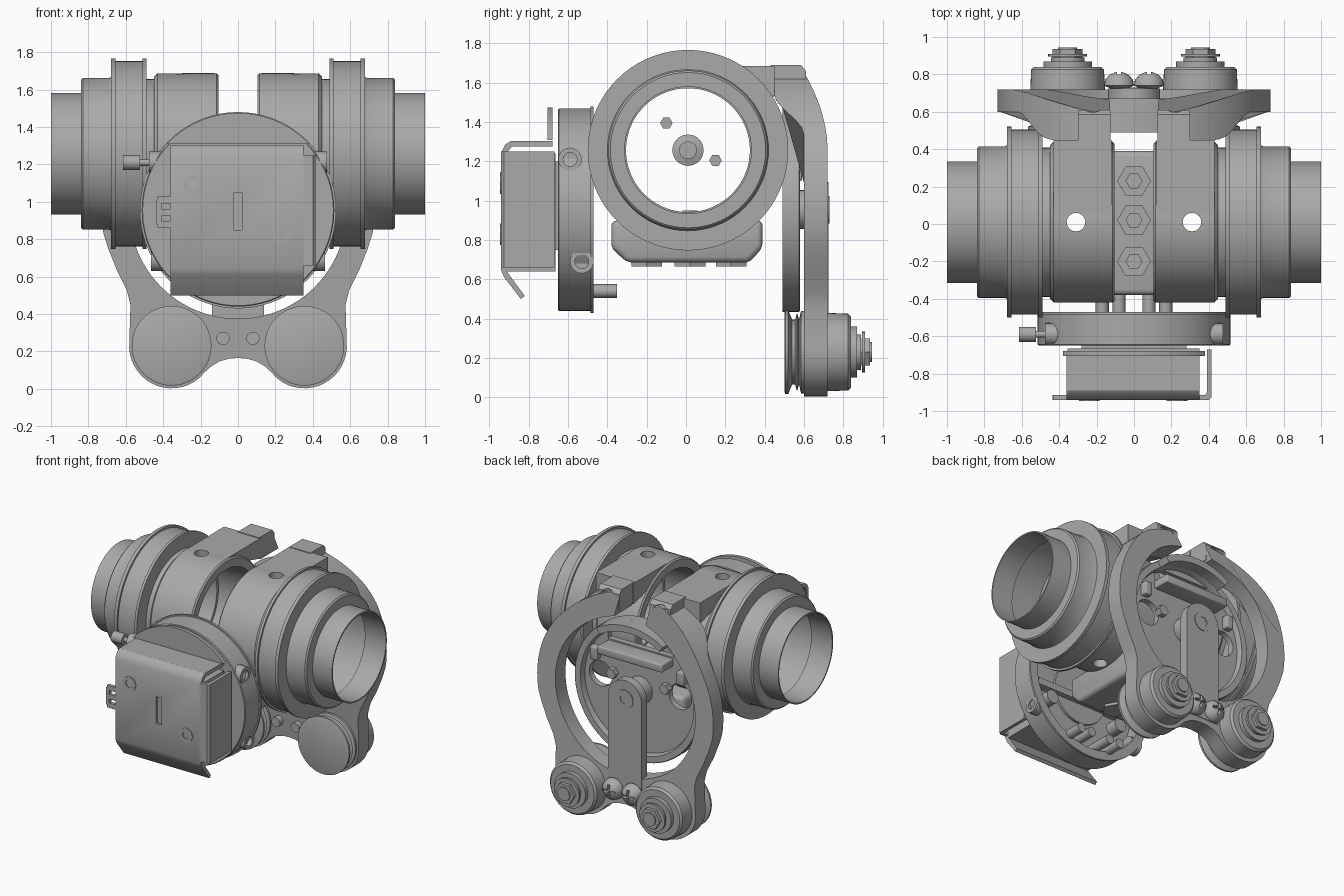
import bpy, bmesh, math
from mathutils import Vector

cube = bpy.data.objects.get("Cube")
if cube:
    bpy.data.objects.remove(cube, do_unlink=True)

mat = bpy.data.materials.new("plain grey")
mat.use_nodes = True
GREY = (0.4, 0.4, 0.4, 1)
mat.diffuse_color = GREY
mat.node_tree.nodes["Principled BSDF"].inputs["Base Color"].default_value = GREY

AXLE = (.01, 1.257)   # y and z of the side cup axis
DISC = 0.955          # height of the front and back disc axis
parts = []


def finish(name, bm, bevel=0):
    bmesh.ops.recalc_face_normals(bm, faces=bm.faces)
    if bevel:
        bmesh.ops.bevel(bm, geom=bm.edges[:], offset=bevel, segments=3, affect='EDGES', profile=0.5)
    me = bpy.data.meshes.new(name)
    bm.to_mesh(me)
    bm.free()
    me.materials.append(mat)
    ob = bpy.data.objects.new(name, me)
    bpy.context.collection.objects.link(ob)
    parts.append(ob)
    return ob


def place(axis, along, u, v):
    return {'x': (along, u, v), 'y': (u, along, v), 'z': (u, v, along)}[axis]


def lathe(name, axis, profile, centre=(0, 0), n=64, closed=False):
    """Spin (along, radius) pairs round an axis; open profiles get end caps."""
    bm = bmesh.new()
    rings = []
    for a, r in profile:
        rings.append([bm.verts.new(place(axis, a, centre[0] + r * math.cos(t), centre[1] + r * math.sin(t)))
                      for t in (2 * math.pi * i / n for i in range(n))])
    pairs = list(zip(rings, rings[1:]))
    if closed:
        pairs.append((rings[-1], rings[0]))
    else:
        bm.faces.new(rings[0])
        bm.faces.new(rings[-1])
    for p, q in pairs:
        for i in range(n):
            j = (i + 1) % n
            bm.faces.new((p[i], p[j], q[j], q[i]))
    return finish(name, bm)


def rod(name, axis, a, b, r, centre, n=24):
    return lathe(name, axis, [(a, r), (b, r)], centre, n)


def box(name, lo, hi, bevel=0):
    bm = bmesh.new()
    bmesh.ops.create_cube(bm, size=1)
    lo, hi = Vector(lo), Vector(hi)
    for v in bm.verts:
        v.co = (lo + hi) / 2 + v.co * (hi - lo)
    return finish(name, bm, bevel)


def prism(name, axis, outline, a, b, bevel=0):
    bm = bmesh.new()
    face = bm.faces.new([bm.verts.new(place(axis, a, u, v)) for u, v in outline])
    new = bmesh.ops.extrude_face_region(bm, geom=[face])["geom"]
    step = Vector(place(axis, b - a, 0, 0))
    bmesh.ops.translate(bm, vec=step, verts=[g for g in new if isinstance(g, bmesh.types.BMVert)])
    return finish(name, bm, bevel)


def cut(target, *cutters):
    for c in cutters:
        mod = target.modifiers.new("cut", 'BOOLEAN')
        mod.operation, mod.solver, mod.object = 'DIFFERENCE', 'EXACT', c
        bpy.context.view_layer.objects.active = target
        bpy.ops.object.modifier_apply(modifier=mod.name)
        parts.remove(c)
        bpy.data.objects.remove(c, do_unlink=True)


def arc(cx, cz, r, start, end, n):
    return [(cx + r * math.cos(math.radians(start + (end - start) * i / n)),
             cz + r * math.sin(math.radians(start + (end - start) * i / n))) for i in range(n + 1)]


for s, side in ((1, "left"), (-1, "right")):
    # Stepped open side cups with a stepped bore
    cup = [(.49, .34), (.49, .51), (.51, .51), (.51, .495), (.655, .495), (.655, .51), (.68, .51), (.68, .41),
           (.69, .405), (.83, .405), (.84, .395), (.84, .325), (1, .325), (1, .315), (.825, .315), (.825, .385),
           (.55, .385), (.55, .34)]
    lathe(side + "_cup", 'x', [(s * a, r) for a, r in cup], AXLE, 72, True)
    lathe(side + "_cup_collar", 'x', [(s * a, r) for a, r in ((.42, .34), (.42, .4), (.5, .4), (.5, .34))],
          AXLE, 48, True)
    # Floating hub and small screws inside the cup
    lathe(side + "_hub", 'x', [(s * .4, .08), (s * .55, .08), (s * .56, .045), (s * .6, .045)], AXLE, 20)
    for y, z in ((-.1, 1.395), (.15, 1.205)):
        rod(side + "_hub_screw", 'x', s * .44, s * .5, .032, (y, z), 6)

    # Barrel saddle, drilled through, with its rear shelf
    barrel = lathe(side + "_barrel", 'x', [(s * a, r) for a, r in
                   ((.105, .36), (.105, .42), (.115, .43), (.43, .43), (.45, .41), (.45, .36))],
                   AXLE, 64, True)
    cut(barrel, rod("drill", 'z', 0, 2, .05, (s * .31, .01), 16))
    x0, x1 = sorted((s * .12, s * .43))
    shelf = prism(side + "_shelf", 'x', [(.05, 1.685), (.45, 1.685), (.45, 1.53), (.3, 1.57)], x0, x1)
    cut(shelf, rod("drill", 'z', 1, 2, .05, (s * .31, .01), 16))
    # Clamp head joining the shelf to the bracket
    x0, x1 = sorted((s * .125, s * .3))
    head = prism(side + "_clamp_head", 'x', [(.43, 1.69), (.585, 1.69), (.61, 1.66), (.61, 1.54), (.43, 1.53)], x0, x1)
    cut(head, rod("bolt_recess", 'y', .57, .7, .065, (s * .22, 1.61), 20))
    rod(side + "_clamp_bolt", 'y', .56, .6, .045, (s * .22, 1.61), 6)

    # Rollers with grooved pulley, boss and stacked bolt
    c = (s * .355, .23)
    lathe(side + "_pulley", 'y', [(.5, .2), (.505, .213), (.52, .213), (.54, .165), (.555, .165),
                                  (.565, .2), (.575, .165), (.585, .21), (.6, .21)], c, 48)
    lathe(side + "_roller_boss", 'y', [(.7, .2), (.825, .195), (.84, .18), (.84, .13), (.87, .13),
                                       (.87, .09), (.89, .09)], c, 48)
    rod(side + "_roller_washer", 'y', .895, .91, .105, c)
    rod(side + "_roller_nut", 'y', .88, .935, .08, c, 6)
    rod(side + "_roller_bolt", 'y', .93, .945, .05, c, 16)
    # Domed cross screws on the bridge
    screw = lathe(side + "_bridge_screw", 'y', [(.56, .035), (.72, .035), (.74, .08), (.77, .075), (.8, .05),
                                                (.812, .02)], (s * .08, .27), 24)
    cut(screw, box("slot", (s * .08 - .05, .78, .26), (s * .08 + .05, .9, .28)),
        box("slot", (s * .08 - .01, .78, .22), (s * .08 + .01, .9, .32)))

# Horseshoe bracket: outline of one half, mirrored, its front sweeping to the shelf near the top
half = [(0, .165), (.05, .161), (.1, .147), (.15, .116), (.185, .082)] + arc(.355, .23, .227, -130, 5, 16)
half += [(.575, .45), (.595, .53), (.65, .64), (.69, .74)] + arc(0, DISC, .73, -10, 80, 26)
half += arc(0, DISC, .58, 77, -90, 44)
for s, side in ((1, "left"), (-1, "right")):
    arm = prism(side + "_bracket", 'y', [(s * x, z) for x, z in half], .6, .72)
    for v in arm.data.vertices:
        if v.co.y < .65:
            t = min(1, max(0, (v.co.z - 1.34) / .2))
            v.co.y -= .15 * t * t * (3 - 2 * t)
        else:
            v.co.y -= .14 * max(0, (v.co.z - 1.25) / .435) ** 2

# Back disc: rim, crown, pierced plate, cross bar, ribs and tongue
lathe("back_rim", 'y', [(.49, .46), (.49, .52), (.575, .52), (.58, .515), (.58, .47), (.55, .46)],
      (0, DISC), 72, True)
prism("back_crown", 'y', arc(0, DISC, .52, 58, 122, 20) + arc(0, DISC, .47, 122, 58, 20), .5, .67)
plate = lathe("back_plate", 'y', [(.495, .47), (.54, .47)], (0, DISC), 64)
cut(plate, rod("hole", 'y', .4, .7, .095, (.33, .99)), rod("hole", 'y', .4, .7, .095, (-.33, .99)),
    box("slot", (-.27, .4, 1.27), (.27, .7, 1.37)))
box("back_cross_bar", (-.27, .51, 1.2), (.27, .67, 1.26), .01)
for s in (-1, 1):
    box("back_rib", (s * .36 - .03, .52, 1.1), (s * .36 + .03, .59, 1.2), .01)
    rod("back_plate_screw", 'y', .53, .58, .04, (s * .22, 1.03), 6)
tongue = [(-.14, .2), (.14, .2)] + arc(0, DISC, .14, 0, 180, 16)
prism("tongue", 'y', tongue, .66, .725)
rod("tongue_spacer", 'y', .52, .67, .1, (0, DISC))
lathe("tongue_bolt", 'y', [(.72, .07), (.73, .07), (.73, .035), (.7, .035)], (0, DISC), 20)

# Under tray with three hex bolts
tray = [(-.38, .9), (.39, .9), (.39, .76), (.32, .685), (-.3, .685), (-.38, .76)]
prism("under_tray", 'x', tray, -.25, .25, .03)
for y in (-.2, .02, .23):
    rod("tray_bolt", 'z', .665, .93, .09, (0, y), 6)
    rod("tray_bolt_head", 'z', .93, .95, .045, (0, y), 6)

# Front dish, open at the rear
lathe("front_dish", 'y', [(-.47, .46), (-.47, .525), (-.485, .525), (-.485, .515), (-.645, .515), (-.65, .51),
                          (-.65, .2), (-.59, .2), (-.59, .46)], (0, DISC), 72, True)
rod("front_dish_core", 'y', -.64, -.57, .22, (0, DISC), 32)
for x in (-.17, -.08, .08, .17):
    rod("dish_screw", 'y', -.6, -.35, .035, (x, .54), 12)
for x, z in ((-.3, .8), (.3, .8), (-.3, 1.15), (.3, 1.15)):
    rod("dish_standoff", 'y', -.6, -.5, .05, (x, z), 16)
box("dish_rib", (-.4, -.6, .88), (.4, -.53, .93))
for s in (-1, 1):
    for y, z, x in ((-.59, 1.21, .475), (-.53, .69, .465)):
        lathe("dish_boss", 'x', [(s * .38, .06), (s * x, .06), (s * x, .035), (s * (x - .03), .035)], (y, z), 20)
rod("side_pin", 'x', -.53, -.36, .018, (-.59, 1.21), 12)
rod("side_pin_head", 'x', -.615, -.525, .04, (-.59, 1.21), 20)

# Front box with its folded sheet cover
prism("front_box", 'x', [(-.925, .64), (-.665, .64), (-.665, 1.24), (-.925, 1.24)], -.355, .35)
cover_profile = [(-.84, .5), (-.925, .61), (-.94, .645), (-.94, 1.245), (-.92, 1.285), (-.89, 1.305), (-.68, 1.305),
                 (-.68, 1.275), (-.885, 1.275), (-.915, 1.24), (-.915, .645), (-.82, .515)]
cover = prism("cover_sheet", 'x', cover_profile, -.36, .35)
cut(cover, box("slot", (-.022, -1, .85), (.022, -.9, 1.05)))
# Rounded upright flange of the cover, following the dish crown
prism("cover_back_flange", 'y', arc(0, DISC, .52, 43, 137, 28), -.705, -.68)
hook = [(.34, -.94), (.4, -.94), (.415, -.925), (.415, -.67), (.39, -.67), (.39, -.9), (.38, -.915), (.34, -.915)]
prism("cover_side_fold", 'z', hook, .66, 1.25)
for x, z in ((-.24, 1.09), (.23, .83)):
    lathe("cover_screw", 'y', [(-.91, .055), (-.945, .055), (-.945, .03), (-.93, .03)], (x, z), 8)
box("box_mount", (-.28, -.68, .75), (.28, -.63, 1.2))
for z in (.88, .945, 1.01):
    box("cover_clip", (-.43, -.94, z - .018), (-.34, -.915, z + .018))
box("cover_clip_end", (-.435, -.94, .88), (-.41, -.915, 1.01))

# Smooth the curved surfaces, keep edges crisp
bpy.ops.object.select_all(action='DESELECT')
for ob in parts:
    ob.select_set(True)
bpy.context.view_layer.objects.active = parts[0]
bpy.ops.object.shade_smooth_by_angle(angle=math.radians(32))
